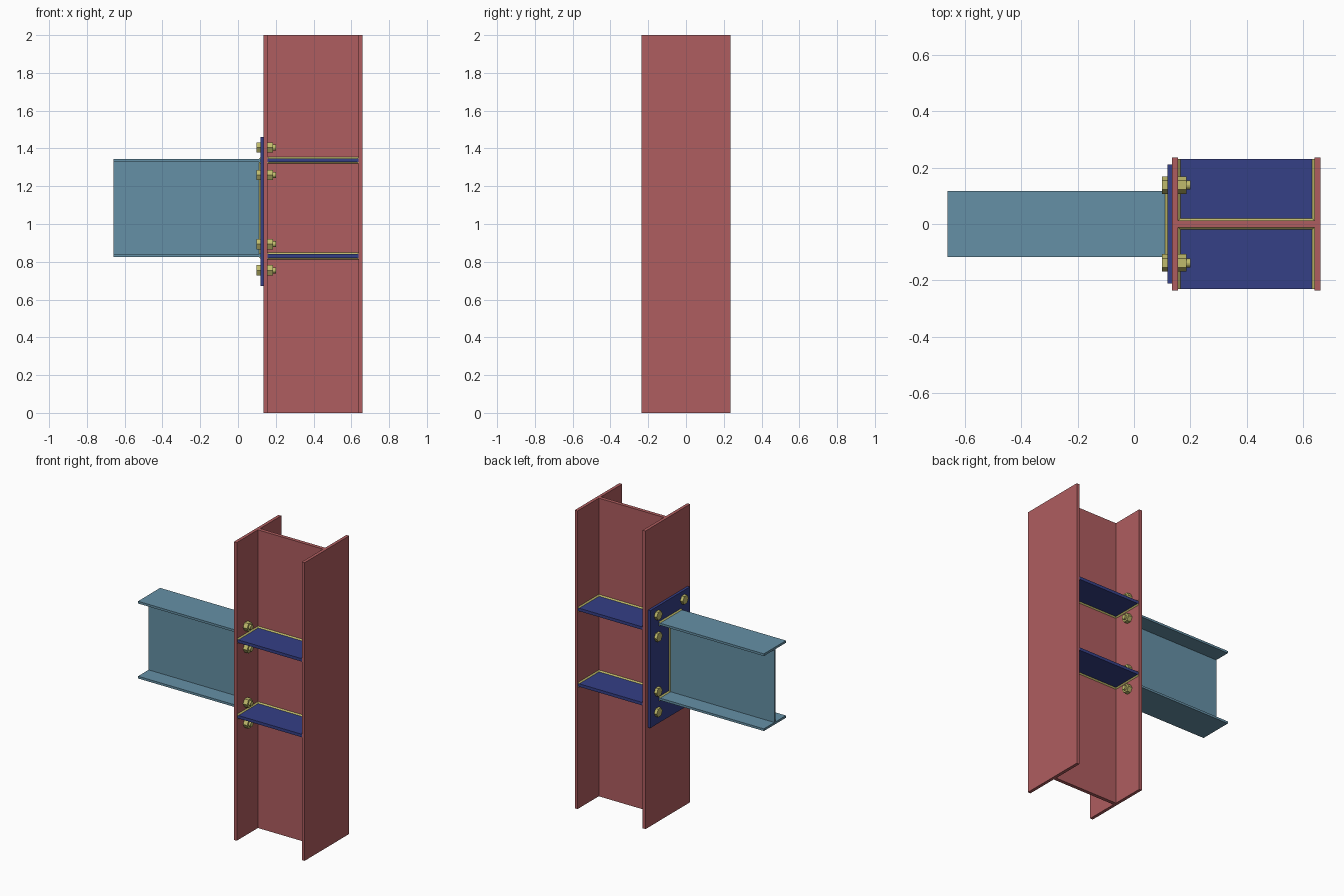
import bpy, bmesh
from math import cos, sin, pi
from mathutils import Vector

if "Cube" in bpy.data.objects:
    bpy.data.objects.remove(bpy.data.objects["Cube"])


def material(name, rgb):
    m = bpy.data.materials.new(name)
    m.diffuse_color = (*rgb, 1)
    m.use_nodes = True
    m.node_tree.nodes["Principled BSDF"].inputs["Base Color"].default_value = m.diffuse_color
    return m


RED = material("column_red", (0.43, 0.11, 0.115))
TEAL = material("beam_teal", (0.13, 0.28, 0.38))
BLUE = material("plate_blue", (0.035, 0.05, 0.24))
YELLOW = material("fastener_yellow", (0.53, 0.50, 0.15))


def add_prism(bm, points, direction):
    """Extrude a closed planar profile along a vector."""
    face = bm.faces.new([bm.verts.new(p) for p in points])
    out = bmesh.ops.extrude_face_region(bm, geom=[face], use_keep_orig=True)
    verts = [g for g in out["geom"] if isinstance(g, bmesh.types.BMVert)]
    bmesh.ops.translate(bm, verts=verts, vec=direction)


def make(name, prisms, mat):
    bm = bmesh.new()
    for points, direction in prisms:
        add_prism(bm, points, direction)
    bmesh.ops.recalc_face_normals(bm, faces=bm.faces)
    mesh = bpy.data.meshes.new(name)
    bm.to_mesh(mesh)
    bm.free()
    mesh.materials.append(mat)
    ob = bpy.data.objects.new(name, mesh)
    bpy.context.collection.objects.link(ob)
    return ob


def box(x0, x1, y0, y1, z0, z1):
    return [(x0, y0, z0), (x1, y0, z0), (x1, y1, z0), (x0, y1, z0)], (0, 0, z1 - z0)


def i_section(depth, width, flange, web):
    """I outline as (along depth, along width) pairs."""
    d, w, t = depth / 2, width / 2, web / 2
    f = d - flange
    half = [(-d, w), (-f, w), (-f, t), (f, t), (f, w), (d, w)]
    return half + [(a, -b) for a, b in reversed(half)]


def fillet(corner, leg_a, leg_b, direction):
    """Triangular weld bead running from a corner point."""
    c = Vector(corner)
    return [c, c + Vector(leg_a), c + Vector(leg_b)], direction


def disc(x0, x1, y, z, r, n):
    pts = [(x0, y + r * cos(2 * pi * i / n), z + r * sin(2 * pi * i / n)) for i in range(n)]
    return pts, (x1 - x0, 0, 0)


# Main dimensions
CX0, CX1, CW, CF, CT = 0.135, 0.660, 0.472, 0.021, 0.024
BX0, BZ0, BZ1, BW, BF, BT = -0.660, 0.825, 1.343, 0.234, 0.015, 0.011
PX = 0.118
W = 0.008

# Column
mid = (CX0 + CX1) / 2
make("column", [([(mid + a, b, 0) for a, b in i_section(CX1 - CX0, CW, CF, CT)], (0, 0, 2))], RED)

# Beam
bz = (BZ0 + BZ1) / 2
make("beam", [([(BX0, b, bz + a) for a, b in i_section(BZ1 - BZ0, BW, BF, BT)],
               (PX - BX0, 0, 0))], TEAL)

# End plate
make("end_plate", [box(PX, CX0, -0.21, 0.21, 0.672, 1.460)], BLUE)

# Stiffeners with weld beads above and below, both sides of the column web
sx0, sx1 = CX0 + CF, CX1 - CF
for level, z in (("upper", 1.337), ("lower", 0.830)):
    for side, s in (("front", -1), ("back", 1)):
        y0, y1 = s * CT / 2, s * 0.230
        make(f"{level}_{side}_stiffener",
             [box(sx0, sx1, min(y0, y1), max(y0, y1), z - 0.010, z + 0.010)], BLUE)
        beads = []
        for u in (-1, 1):
            zz, up = z + u * 0.010, (0, 0, u * W)
            beads += [fillet((sx0, y0, zz), (0, s * W, 0), up, (sx1 - sx0, 0, 0)),
                      fillet((sx0, y0, zz), (W, 0, 0), up, (0, y1 - y0, 0)),
                      fillet((sx1, y0, zz), (-W, 0, 0), up, (0, y1 - y0, 0))]
        make(f"{level}_{side}_stiffener_weld", beads, YELLOW)

# Beam to end plate welds: web sides, then outer and inner flange faces
beads = []
for s in (-1, 1):
    beads.append(fillet((PX, s * BT / 2, BZ0 + BF), (-W, 0, 0), (0, s * W, 0),
                        (0, 0, BZ1 - BZ0 - 2 * BF)))
for z, u in ((BZ1, 1), (BZ0, -1)):
    beads.append(fillet((PX, -BW / 2, z), (-W, 0, 0), (0, 0, u * W), (0, BW, 0)))
    for s in (-1, 1):
        beads.append(fillet((PX, s * BT / 2, z - u * BF), (-W, 0, 0), (0, 0, -u * W),
                            (0, s * (BW - BT) / 2, 0)))
make("beam_weld", beads, YELLOW)

# Bolts: hexagonal head, shank and hexagonal nut
for row, z in enumerate((0.755, 0.893, 1.260, 1.405), 1):
    for side, y in (("front", -0.138), ("back", 0.138)):
        make(f"bolt_{side}_{row}", [disc(0.099, PX, y, z, 0.031, 6),
                                    disc(0.110, 0.200, y, z, 0.016, 20),
                                    disc(sx0, 0.186, y, z, 0.031, 6)], YELLOW)
